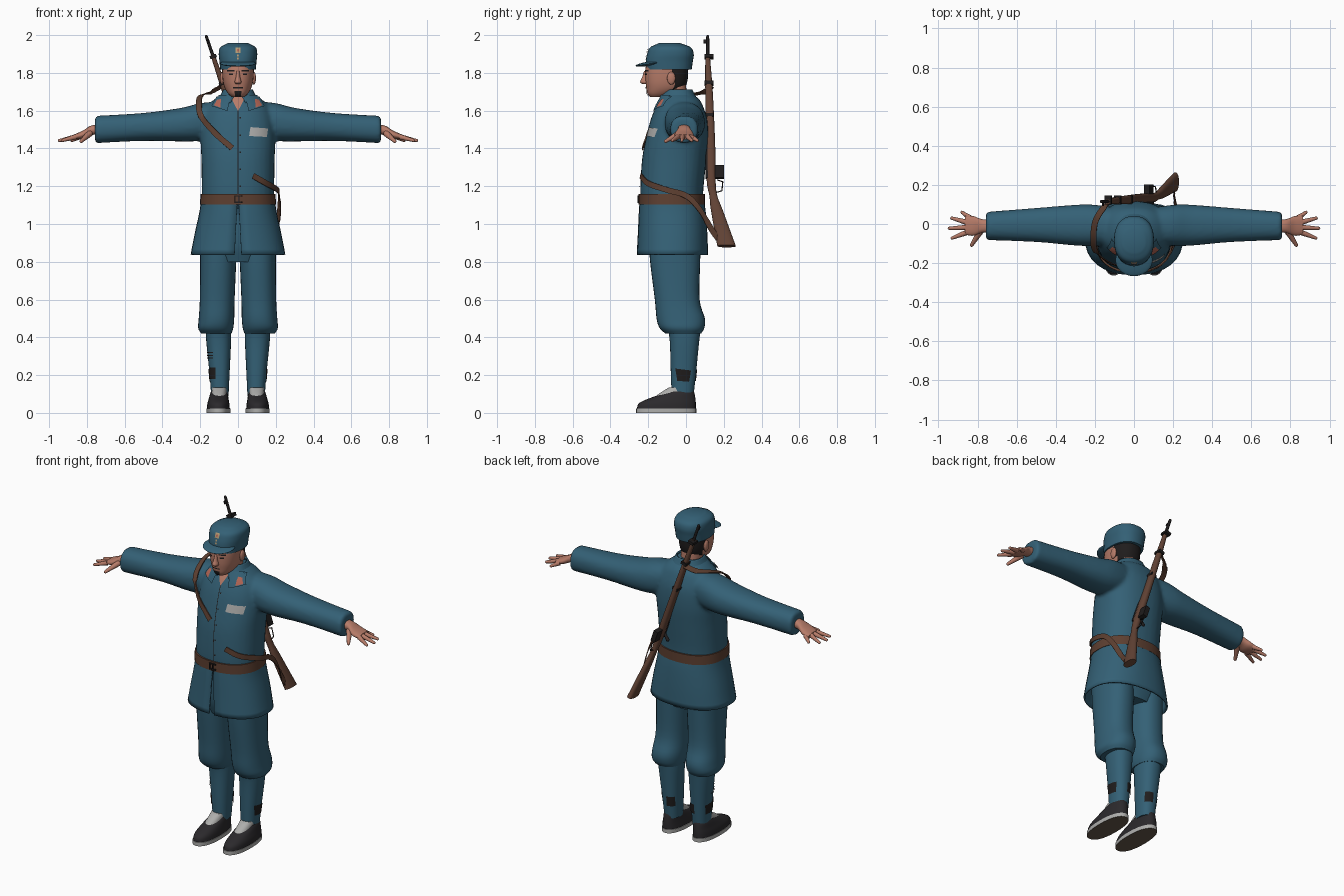
import bpy, bmesh, math
from mathutils import Vector, Matrix
from mathutils.bvhtree import BVHTree

if "Cube" in bpy.data.objects:
    bpy.data.objects.remove(bpy.data.objects["Cube"], do_unlink=True)


def material(name, *rgb):
    mat = bpy.data.materials.new(name)
    mat.use_nodes = True
    mat.diffuse_color = (*rgb, 1)
    mat.node_tree.nodes["Principled BSDF"].inputs["Base Color"].default_value = (*rgb, 1)
    return mat


cloth = material("blue cloth", .034, .118, .18)
skin = material("skin", .47, .2, .14)
leather = material("brown leather", .11, .05, .03)
wood = material("gun wood", .12, .055, .035)
dark = material("black metal and hair", .014, .012, .012)
shoe_black = material("shoe black", .024, .022, .025)
pale = material("pale grey", .42, .42, .41)
red = material("badge red", .45, .13, .09)
tan = material("sole tan", .13, .1, .07)
gold = material("badge gold", .45, .32, .17)


def spline(rows, steps=4):
    """Smooth curve through rows of numbers."""
    v = [Vector(r) for r in rows]
    v = [2 * v[0] - v[1]] + v + [2 * v[-1] - v[-2]]
    out = []
    for a, b, c, d in zip(v, v[1:], v[2:], v[3:]):
        for k in range(steps):
            t = k / steps
            out.append(b + ((c - a) * t + (2 * a - 5 * b + 4 * c - d) * t * t
                            + (3 * b - 3 * c + d - a) * t ** 3) / 2)
    return out + [v[-2]]


def sym(rows):
    """Rows of height, half width, front, back."""
    return [(z, -w, w, front, back) for z, w, front, back in rows]


def loft(bm, rows, place=lambda t, u, v: (u, v, t), steps=4, sides=32, power=2.3, gap=0):
    """Skin rounded sections; a gap leaves the front open, widening along the loft."""
    rings = []
    rows = spline(rows, steps)
    for k, (t, u0, u1, v0, v1) in enumerate(rows):
        g = gap * (k + 1) / len(rows)
        ring = []
        for i in range(sides + (gap > 0)):
            a = -math.pi / 2 + g + (math.tau - 2 * g) * i / sides
            c, s = (math.copysign(abs(f) ** (2 / power), f) for f in (math.cos(a), math.sin(a)))
            ring.append(bm.verts.new(place(t, (u0 + u1 + (u1 - u0) * c) / 2,
                                           (v0 + v1 + (v1 - v0) * s) / 2)))
        rings.append(ring)
    for low, high in zip(rings, rings[1:]):
        for i in range(sides):
            j = (i + 1) % len(low)
            bm.faces.new((low[i], low[j], high[j], high[i]))
    if not gap:
        bm.faces.new(rings[0])
        bm.faces.new(rings[-1])


def rod(bm, a, b, r1, r2):
    a, b = Vector(a), Vector(b)
    turn = (b - a).to_track_quat('Z', 'Y').to_matrix().to_4x4()
    bmesh.ops.create_cone(bm, cap_ends=True, segments=12, radius1=r1, radius2=r2,
                          depth=(b - a).length, matrix=Matrix.Translation((a + b) / 2) @ turn)
    bmesh.ops.create_uvsphere(bm, u_segments=12, v_segments=8, radius=r2,
                              matrix=Matrix.Translation(b))


def ball(bm, centre, size, tilt=0):
    bmesh.ops.create_uvsphere(bm, u_segments=24, v_segments=12, radius=1,
                              matrix=Matrix.Translation(centre) @ Matrix.Rotation(tilt, 4, 'X')
                              @ Matrix.Diagonal((*size, 1)))


def box(bm, centre, size):
    bmesh.ops.create_cube(bm, size=1, matrix=Matrix.Translation(centre) @ Matrix.Diagonal((*size, 1)))


def finish(name, bm, *mats, mirror=False, rule=None, solid=0):
    bmesh.ops.recalc_face_normals(bm, faces=bm.faces)
    for f in bm.faces:
        f.material_index = rule(f) if rule else 0
    mesh = bpy.data.meshes.new(name)
    bm.to_mesh(mesh)
    bm.free()
    obj = bpy.data.objects.new(name, mesh)
    bpy.context.collection.objects.link(obj)
    for m in mats:
        mesh.materials.append(m)
    bpy.ops.object.select_all(action='DESELECT')
    obj.select_set(True)
    bpy.context.view_layer.objects.active = obj
    bpy.ops.object.shade_smooth_by_angle(angle=math.radians(40))
    if solid:
        mod = obj.modifiers.new("thickness", 'SOLIDIFY')
        mod.thickness, mod.offset = solid, 0
    if mirror:
        obj.modifiers.new("mirror", 'MIRROR')
    return obj


def lofted(name, rows, *mats, mirror=False, rule=None, solid=0, **options):
    bm = bmesh.new()
    loft(bm, rows, **options)
    return finish(name, bm, *mats, mirror=mirror, rule=rule, solid=solid)


def surface(obj):
    bpy.context.view_layer.update()
    return BVHTree.FromObject(obj, bpy.context.evaluated_depsgraph_get())


def decal(name, tree, corners, mat, start=(0, -1, 0), lift=.004, n=8):
    """Thin four-cornered patch laid on a surface, seen from the start direction."""
    bm = bmesh.new()
    start = Vector(start)
    a, b, c, d = (Vector(p) for p in corners)
    grid = []
    for i in range(n + 1):
        for j in range(n + 1):
            h, z = a.lerp(b, i / n).lerp(d.lerp(c, i / n), j / n)
            p = start + Vector((0, h, z) if start.x else (h, 0, z))
            hit = tree.ray_cast(p, -start)
            if hit[0] is None:
                hit = tree.find_nearest(p - start * .85)
            grid.append(bm.verts.new(hit[0] + hit[1] * lift))
    for i in range(n):
        for j in range(n):
            k = i * (n + 1) + j
            bm.faces.new((grid[k], grid[k + 1], grid[k + n + 2], grid[k + n + 1]))
    return finish(name, bm, mat)


def rect(x, z, w, h):
    return [(x - w, z - h), (x + w, z - h), (x + w, z + h), (x - w, z + h)]


# Jacket: torso and sleeves fused into one soft surface
bm = bmesh.new()
loft(bm, sym([(1.08, .192, -.235, .09), (1.18, .192, -.242, .092), (1.34, .194, -.233, .108),
              (1.45, .198, -.213, .117), (1.55, .19, -.188, .113), (1.62, .165, -.16, .092),
              (1.66, .125, -.138, .07), (1.7, .07, -.12, .02)]))
for side in (1, -1):
    loft(bm, [(.08, -.1, .08, 1.46, 1.65), (.2, -.112, .098, 1.44, 1.64), (.3, -.11, .098, 1.437, 1.615),
              (.5, -.092, .082, 1.44, 1.588), (.757, -.082, .062, 1.428, 1.572)],
         place=lambda t, u, v: (side * t, u, v))
jacket = finish("jacket", bm, cloth)
remesh = jacket.modifiers.new("fuse", 'REMESH')
remesh.mode, remesh.voxel_size, remesh.use_smooth_shade = 'VOXEL', .011, True
relax = jacket.modifiers.new("soften", 'SMOOTH')
relax.factor, relax.iterations = .5, 5
body = surface(jacket)

# Jacket skirt with front slit, belt, collar
lofted("jacket_skirt", sym([(1.13, .19, -.24, .09), (1.06, .2, -.245, .1), (.95, .224, -.25, .108),
                            (.837, .246, -.256, .112)]), cloth, gap=.05, solid=.01)
lofted("belt", sym([(1.103, .202, -.251, .1), (1.16, .198, -.251, .1)]), leather, steps=1)
bm = bmesh.new()
for z in (1.115, 1.148):
    box(bm, (.005, -.253, z), (.04, .01, .007))
for x in (-.015, .005):
    box(bm, (x, -.253, 1.13), (.006, .01, .04))
finish("buckle", bm, dark)
lofted("collar_band", sym([(1.71, .074, -.11, .03), (1.68, .09, -.13, .045), (1.64, .115, -.15, .07)]),
       cloth, gap=.3, solid=.008)
decal("open_neck", body, [(-.045, 1.685), (.045, 1.685), (.002, 1.6), (-.002, 1.6)], skin, lift=.003)
for s in (1, -1):
    decal("collar_flap", body, [(s * .035, 1.68), (s * .105, 1.675), (s * .135, 1.62), (s * .055, 1.595)],
          cloth, lift=.009)
    decal("collar_tab", body, [(s * .085, 1.655), (s * .105, 1.65), (s * .122, 1.622), (s * .09, 1.612)],
          red, lift=.012)
decal("front_seam", body, rect(0, 1.38, .002, .22), dark, lift=.002, n=16)
for k in range(5):
    decal("button", body, rect(.012, 1.56 - k * .09, .004, .004), dark, n=2)
decal("chest_label", body, [(.058, 1.465), (.15, 1.46), (.157, 1.505), (.065, 1.512)], pale)

# Head, neck and face
lofted("neck", sym([(1.58, .065, -.13, .01), (1.66, .06, -.125, .005), (1.74, .06, -.13, 0)]), skin)


def hair_rule(f):
    c = f.calc_center_median()
    return int(c.y > -.068 and c.z > 1.7)


head = lofted("head", sym([(1.672, .032, -.19, -.11), (1.69, .052, -.204, -.06), (1.72, .07, -.21, -.01),
                           (1.76, .08, -.215, .008), (1.82, .084, -.215, .012), (1.88, .08, -.2, .01)]),
              skin, dark, rule=hair_rule)
face = surface(head)
bm = bmesh.new()
loft(bm, sym([(1.81, .008, -.222, -.19), (1.775, .012, -.233, -.19), (1.752, .018, -.243, -.19),
              (1.741, .012, -.232, -.19)]), sides=16)
for s in (1, -1):
    ball(bm, (s * .084, -.078, 1.772), (.011, .022, .034))
finish("nose_and_ears", bm, skin)
for s in (1, -1):
    decal("eyebrow", face, rect(s * .036, 1.812, .018, .004), dark)
    decal("eye", face, rect(s * .035, 1.793, .011, .004), dark)
decal("mouth", face, rect(0, 1.722, .024, .003), dark)
decal("goatee", face, [(-.014, 1.678), (.014, 1.678), (.018, 1.705), (-.018, 1.705)], dark)

# Cap with peak and badge
cap = lofted("cap", sym([(1.818, .094, -.21, .03), (1.86, .098, -.213, .036), (1.9, .102, -.206, .041),
                         (1.935, .094, -.19, .026), (1.957, .055, -.145, -.03)]), cloth)
bm = bmesh.new()
ball(bm, (0, -.185, 1.85), (.095, .083, .012), tilt=.15)
finish("cap_peak", bm, cloth)
crown = surface(cap)
decal("cap_badge", crown, rect(0, 1.918, .014, .013), gold)
decal("cap_badge_centre", crown, rect(0, 1.918, .005, .006), red, lift=.006)
for z in (1.875, 1.892):
    decal("cap_button", crown, rect(0, z, .005, .005), gold)

# Hands
bm = bmesh.new()
loft(bm, [(.73, -.045, .022, 1.475, 1.53), (.78, -.045, .025, 1.47, 1.52), (.82, -.06, .04, 1.453, 1.495),
          (.865, -.055, .043, 1.447, 1.475)], place=lambda t, u, v: (t, u, v), sides=20)
for base, tip in (((.86, -.045), (.93, -.072)), ((.86, -.018), (.945, -.022)),
                  ((.86, .01), (.932, .03)), ((.84, .032), (.88, .06))):
    rod(bm, (*base, 1.461), (*tip, 1.442), .014, .008)
rod(bm, (.785, -.035, 1.48), (.83, -.108, 1.438), .018, .009)
finish("hands", bm, skin, mirror=True)

# Trousers, gaiters and shoes
lofted("hips", sym([(.8, .15, -.18, .06), (.9, .195, -.21, .08), (1.1, .18, -.22, .08)]), cloth)
lofted("trouser_legs", [(.95, .008, .2, -.2, .08), (.8, .01, .2, -.19, .075), (.6, .018, .202, -.165, .072),
                        (.5, .02, .208, -.156, .1), (.45, .025, .211, -.14, .097),
                        (.42, .034, .195, -.11, .08)], cloth, mirror=True)
gaiters = lofted("gaiters", [(.46, .04, .17, -.1, .08), (.38, .037, .168, -.086, .07), (.2, .045, .15, -.08, .052),
                             (.09, .05, .142, -.076, .04)], cloth, mirror=True)
calf = surface(gaiters)
for s in (1, -1):
    decal("outer_patch", calf, [(-.045, .17), (.015, .165), (.025, .225), (-.055, .235)], dark, start=(s, 0, 0))
    decal("back_patch", calf, rect(s * .075, .2, .02, .03), dark, start=(0, 1, 0))
decal("front_patch", calf, rect(-.132, .21, .013, .03), dark)
for z in (.29, .305, .32):
    decal("stitch", calf, rect(-.145, z, .014, .003), dark)
lofted("socks", [(.07, .06, .14, -.18, .02), (.1, .06, .14, -.145, .03), (.135, .06, .138, -.09, .03)],
       pale, mirror=True)
lofted("shoes", [(.02, .043, .165, -.26, .052), (.05, .046, .162, -.25, .052), (.075, .05, .155, -.2, .05),
                 (.1, .054, .148, -.13, .046), (.113, .058, .143, -.1, .042)], shoe_black, mirror=True)
lofted("soles", [(0, .04, .167, -.264, .055), (.023, .04, .167, -.264, .055)], pale, tan, steps=1,
       mirror=True, rule=lambda f: int(f.normal.z < -.9))

# Rifle, built along its own length from the muzzle and slung across the back
stock = lofted("rifle_stock", sym([(-.11, .011, .102, .126), (-.32, .016, .102, .142), (-.63, .019, .105, .155),
                                   (-.82, .019, .11, .157), (-.9, .016, .124, .166), (-.98, .018, .132, .195),
                                   (-1.18, .021, .166, .264)]), wood, sides=20)
bm = bmesh.new()
rod(bm, (0, .115, -.4), (0, .115, -.008), .011, .008)
box(bm, (0, .104, -.035), (.006, .022, .02))
for z in (-.12, -.27, -.45):
    box(bm, (0, .122, z), (.036, .046, .018))
box(bm, (0, .113, -.7), (.03, .022, .2))
box(bm, (0, .178, -.765), (.028, .048, .07))
rod(bm, (0, .115, -.76), (-.05, .125, -.79), .006, .01)
for a, b in (((.165, -.81), (.195, -.82)), ((.195, -.82), (.19, -.87)), ((.19, -.87), (.16, -.88))):
    rod(bm, (0, *a), (0, *b), .003, .003)
metal = finish("rifle_metal", bm, dark)
for part in (stock, metal):
    part.location, part.rotation_euler = (-.17, 0, 2), (0, -.328, 0)

# Rifle sling: flat bands that hug the jacket
for name, path in (
        ("sling_upper", [(-.085, .135, 1.73), (-.14, .1, 1.7), (-.195, .02, 1.68), (-.207, -.07, 1.64),
                         (-.195, -.14, 1.57), (-.12, -.2, 1.48), (-.03, -.22, 1.4)]),
        ("sling_lower", [(.08, -.24, 1.255), (.15, -.2, 1.215), (.21, -.1, 1.18), (.218, 0, 1.15),
                         (.218, .07, 1.08), (.208, .13, .98), (.2, .17, .92)])):
    bm = bmesh.new()
    points, normals = [], []
    for p in spline(path, 6):
        near, normal, _, _ = body.find_nearest(p)
        points.append(near + normal * .008 if (p - near).dot(normal) < .008 else p)
        normals.append(normal)
    rings = []
    for i, p in enumerate(points):
        along = points[min(i + 1, len(points) - 1)] - points[max(i - 1, 0)]
        across = along.cross(normals[i]).normalized() * .015
        rise = normals[i] * .003
        rings.append([bm.verts.new(p + q) for q in (across + rise, across - rise, -across - rise, rise - across)])
    for low, high in zip(rings, rings[1:]):
        for i in range(4):
            bm.faces.new((low[i], low[i - 1], high[i - 1], high[i]))
    finish(name, bm, leather)
